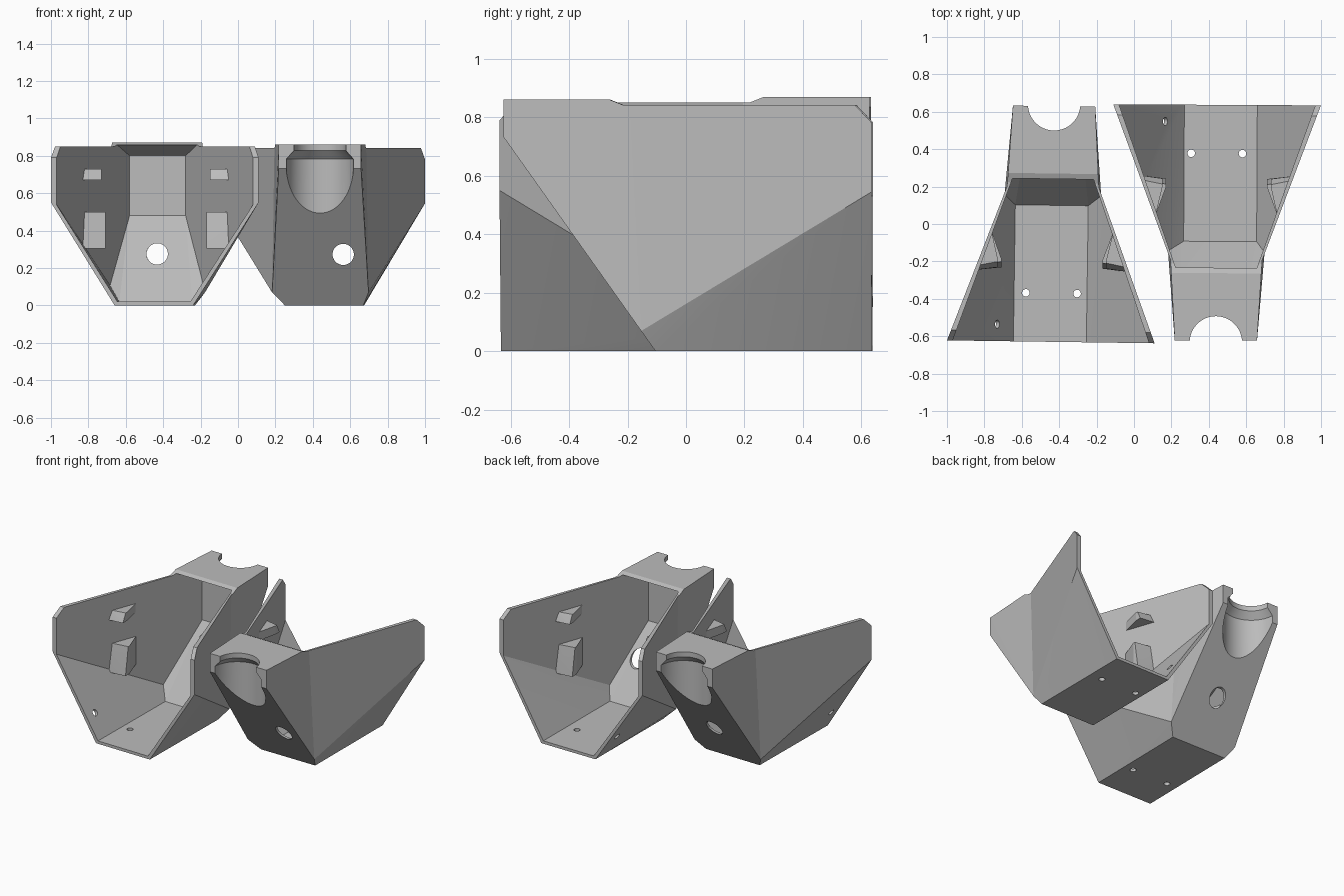
import bpy, bmesh, math
from mathutils import Vector, Matrix

cube = bpy.data.objects.get("Cube")
if cube:
    bpy.data.objects.remove(cube, do_unlink=True)

grey = bpy.data.materials.new("plain_grey")
grey.use_nodes = True
grey.diffuse_color = (0.5, 0.5, 0.5, 1)
grey.node_tree.nodes["Principled BSDF"].inputs["Base Color"].default_value = (0.5, 0.5, 0.5, 1)


def finish(name, bm):
    bmesh.ops.recalc_face_normals(bm, faces=bm.faces)
    mesh = bpy.data.meshes.new(name)
    bm.to_mesh(mesh)
    bm.free()
    mesh.materials.append(grey)
    obj = bpy.data.objects.new(name, mesh)
    bpy.context.scene.collection.objects.link(obj)
    return obj


def hull(name, points, signs=(-1, 1), floor_x=0):
    """Convex solid around the points, mirrored in x; floor points can be shifted sideways."""
    bm = bmesh.new()
    for x, y, z in points:
        for s in signs:
            bm.verts.new((s * x + (floor_x if z < 0.05 else 0), y, z))
    res = bmesh.ops.convex_hull(bm, input=bm.verts)
    loose = {g for g in res["geom_interior"] + res["geom_unused"] if isinstance(g, bmesh.types.BMVert)}
    bmesh.ops.delete(bm, geom=list(loose), context="VERTS")
    bmesh.ops.dissolve_limit(bm, angle_limit=math.radians(1), verts=bm.verts, edges=bm.edges)
    return finish(name, bm)


def rod(name, centre, axis, radius, depth, sides=24):
    bm = bmesh.new()
    turn = Vector((0, 0, 1)).rotation_difference(Vector(axis)).to_matrix().to_4x4()
    bmesh.ops.create_cone(bm, cap_ends=True, segments=sides, radius1=radius, radius2=radius,
                          depth=depth, matrix=Matrix.Translation(centre) @ turn)
    return finish(name, bm)


def lathe(name, profile, x, y, sides=64):
    """Solid of revolution about a vertical axis from (radius, z) pairs."""
    bm = bmesh.new()
    rings = [[bm.verts.new((x + r * math.cos(math.tau * i / sides),
                            y + r * math.sin(math.tau * i / sides), z)) for i in range(sides)]
             for r, z in profile]
    for low, high in zip(rings, rings[1:]):
        for i in range(sides):
            j = (i + 1) % sides
            bm.faces.new((low[i], low[j], high[j], high[i]))
    bm.faces.new(rings[0])
    bm.faces.new(rings[-1])
    return finish(name, bm)


def combine(target, tool, operation):
    mod = target.modifiers.new("shape", "BOOLEAN")
    mod.operation, mod.object, mod.solver = operation, tool, "EXACT"
    bpy.context.view_layer.objects.active = target
    bpy.ops.object.modifier_apply(modifier=mod.name)
    bpy.data.objects.remove(tool, do_unlink=True)


def inner_half(y):
    return 0.525 - 0.354 * (y + 0.63)


def lower_panel_z(half):
    return 0.02 + (half - 0.195) * 1.57


def make_scoop(name, outlet_x, side, floor_x):
    # Flared front body and the narrower rear block meet along a bend in the side walls
    bend = [(0.21, 0.11, 0), (0.258, 0.159, 0.07), (0.245, 0.2, 0.87)]
    body = hull(name, bend + [
        (0.21, -0.63, 0), (0.555, -0.63, 0.55), (0.555, -0.63, 0.79), (0.527, -0.555, 0.87)],
        floor_x=floor_x)
    combine(body, hull("rear_block", bend + [(0.22, 0.63, 0.74), (0.22, 0.63, 0.87)],
                       floor_x=floor_x), "UNION")

    # Top of the side walls sits a little below the rear block
    combine(body, hull("top_trim", [(1, -1, 0.85), (1, 0.22, 0.85), (1, 0.27, 0.87),
                                    (1, 0.27, 0.95), (1, -1, 0.95)]), "DIFFERENCE")

    # Hollow interior with sloped rear wall and roof under the block
    front, crease, end = inner_half(-0.7), inner_half(0.147), inner_half(0.43)
    combine(body, hull("cavity", [
        (0.195, -0.7, 0.02), (front, -0.7, lower_panel_z(front)), (front, -0.7, 0.9),
        (0.195, 0.1, 0.02), (crease, 0.147, lower_panel_z(crease)),
        (inner_half(0.25), 0.25, 0.858), (end, 0.43, 0.8), (end, 0.43, 0.48)],
        floor_x=floor_x), "DIFFERENCE")

    # Stepped vertical socket in the rear block
    combine(body, lathe("socket", [(0.18, 0.2), (0.18, 0.79), (0.14, 0.835), (0.14, 0.95)],
                        0, 0.64), "DIFFERENCE")

    # Outlet through the rear slope, floor screw holes and one side hole
    combine(body, rod("outlet", (outlet_x, 0.3, 0.275), (0, 1, 0), 0.057, 0.5, 48), "DIFFERENCE")
    for x in (-0.137, 0.137):
        combine(body, rod("floor_hole", (x, -0.37, 0), (0, 0, 1), 0.02, 0.2), "DIFFERENCE")
    combine(body, rod("side_hole", (side * 0.295, -0.54, 0.155), (side * 0.84, 0, -0.54),
                      0.022, 0.14), "DIFFERENCE")

    # Wedge pegs with a leaning front face on the inside of both side walls
    for s in (-1, 1):
        for tip, low, high in ((0.27, 0.305, 0.5), (0.29, 0.67, 0.73)):
            peg = hull("peg", [
                (0.4, -0.25, low), (tip, -0.235, low), (tip, -0.19, low), (0.325, -0.04, low),
                (0.39, -0.225, high), (tip, -0.205, high), (tip, -0.19, high),
                (0.325, -0.04, high)], (s,))
            combine(body, peg, "UNION")

    bpy.ops.object.select_all(action="DESELECT")
    body.select_set(True)
    bpy.context.view_layer.objects.active = body
    bpy.ops.object.shade_smooth_by_angle(angle=math.radians(9))
    return body


# Two scoops side by side, facing opposite ways with a slight turn
front_scoop = make_scoop("front_scoop", 0, -1, -0.005)
front_scoop.location.x = -0.436
front_scoop.rotation_euler.z = math.radians(-0.8)
rear_scoop = make_scoop("rear_scoop", -0.123, 1, -0.02)
rear_scoop.location = (0.441, 0.007, 0)
rear_scoop.rotation_euler.z = math.pi - math.radians(0.3)
rear_scoop.scale.z = 0.99
